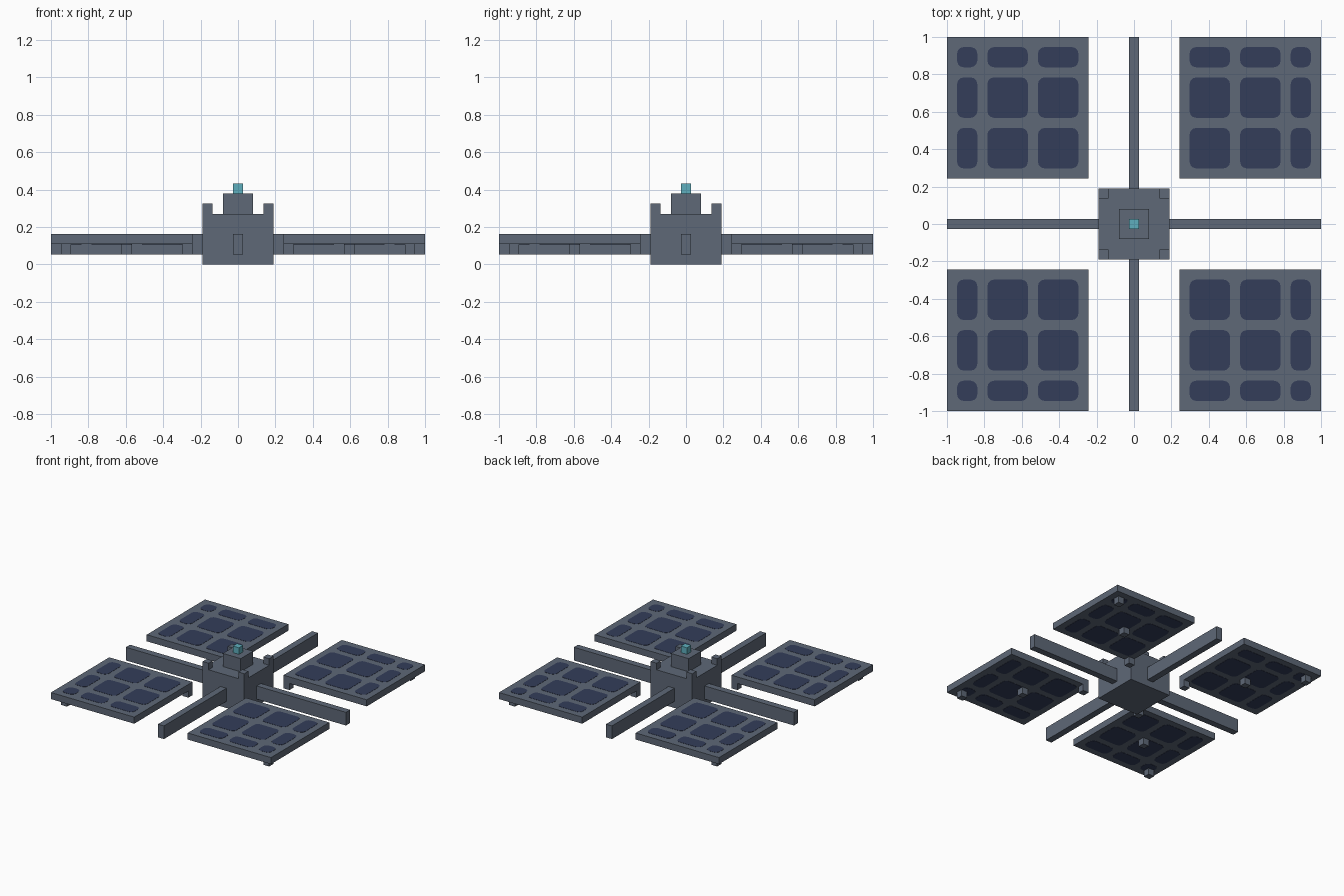
import bpy, bmesh

if "Cube" in bpy.data.objects:
    bpy.data.objects.remove(bpy.data.objects["Cube"], do_unlink=True)

U = 2 / 37  # block unit: the whole model is 37 blocks wide


def make_material(name, rgb):
    lin = [(c / 255 / 12.92) if c < 11 else ((c / 255 + 0.055) / 1.055) ** 2.4 for c in rgb]
    mat = bpy.data.materials.new(name)
    mat.use_nodes = True
    mat.diffuse_color = (*lin, 1)
    mat.node_tree.nodes["Principled BSDF"].inputs["Base Color"].default_value = (*lin, 1)
    return mat


GREY = make_material("slate grey metal", (94, 104, 119))
BLUE = make_material("dark blue solar cell", (51, 61, 90))
CYAN = make_material("cyan beacon", (95, 175, 190))


def add_block(bm, x, y, z, corner=0.0):
    """Add a box from (min, max) pairs; corner rounds its upright edges."""
    geo = bmesh.ops.create_cube(bm, size=1)
    verts = geo["verts"]
    for v in verts:
        v.co = [lo if c < 0 else hi for c, (lo, hi) in zip(v.co, (x, y, z))]
    if corner:
        upright = {e for v in verts for e in v.link_edges
                   if abs(e.verts[0].co.z - e.verts[1].co.z) > 1e-6}
        bmesh.ops.bevel(bm, geom=list(upright), offset=corner, segments=3,
                        profile=0.5, affect='EDGES')


def make_object(name, blocks, mat, corner=0.0):
    """Build one object from a list of boxes given in block units."""
    bm = bmesh.new()
    for b in blocks:
        add_block(bm, *b, corner=corner)
    bmesh.ops.scale(bm, vec=(U, U, U), verts=bm.verts)
    bmesh.ops.recalc_face_normals(bm, faces=bm.faces)
    mesh = bpy.data.meshes.new(name)
    bm.to_mesh(mesh)
    bm.free()
    mesh.materials.append(mat)
    obj = bpy.data.objects.new(name, mesh)
    bpy.context.collection.objects.link(obj)
    return obj


def side(s, lo, hi):
    """Mirror a range to the side given by the sign s."""
    return (lo, hi) if s > 0 else (-hi, -lo)


# Central hub, turret and beacon
make_object("hub", [((-3.5, 3.5), (-3.5, 3.5), (0, 5))], GREY)
make_object("turret", [((-1.5, 1.5), (-1.5, 1.5), (5, 7))], GREY)
make_object("beacon", [((-0.5, 0.5), (-0.5, 0.5), (7, 8))], CYAN)

# Four arms
for name, s in (("left", 1), ("right", -1)):
    make_object(name + "_arm", [(side(s, 3.5, 18.5), (-0.5, 0.5), (1, 3))], GREY)
for name, s in (("back", 1), ("front", -1)):
    make_object(name + "_arm", [((-0.5, 0.5), side(s, 3.5, 18.5), (1, 3))], GREY)

# Four corners: hub post, solar panel, its cells and its feet
CELLS = [(5.5, 9.5), (10.5, 14.5), (15.5, 17.5)]
T = 0.03  # cell plate thickness
for sx, xname in ((1, "left"), (-1, "right")):
    for sy, yname in ((1, "back"), (-1, "front")):
        tag = yname + "_" + xname
        make_object(tag + "_hub_post",
                    [(side(sx, 2.5, 3.5), side(sy, 2.5, 3.5), (5, 6))], GREY)
        make_object(tag + "_panel",
                    [(side(sx, 4.5, 18.5), side(sy, 4.5, 18.5), (2, 3))], GREY)
        make_object(tag + "_panel_feet",
                    [(side(sx, a, a + 1), side(sy, a, a + 1), (1, 2))
                     for a in (4.5, 10.5, 16.5)], GREY)
        make_object(tag + "_solar_cells",
                    [(side(sx, *cx), side(sy, *cy), z)
                     for cx in CELLS for cy in CELLS
                     for z in ((3, 3 + T), (2 - T, 2))], BLUE, corner=0.65)
